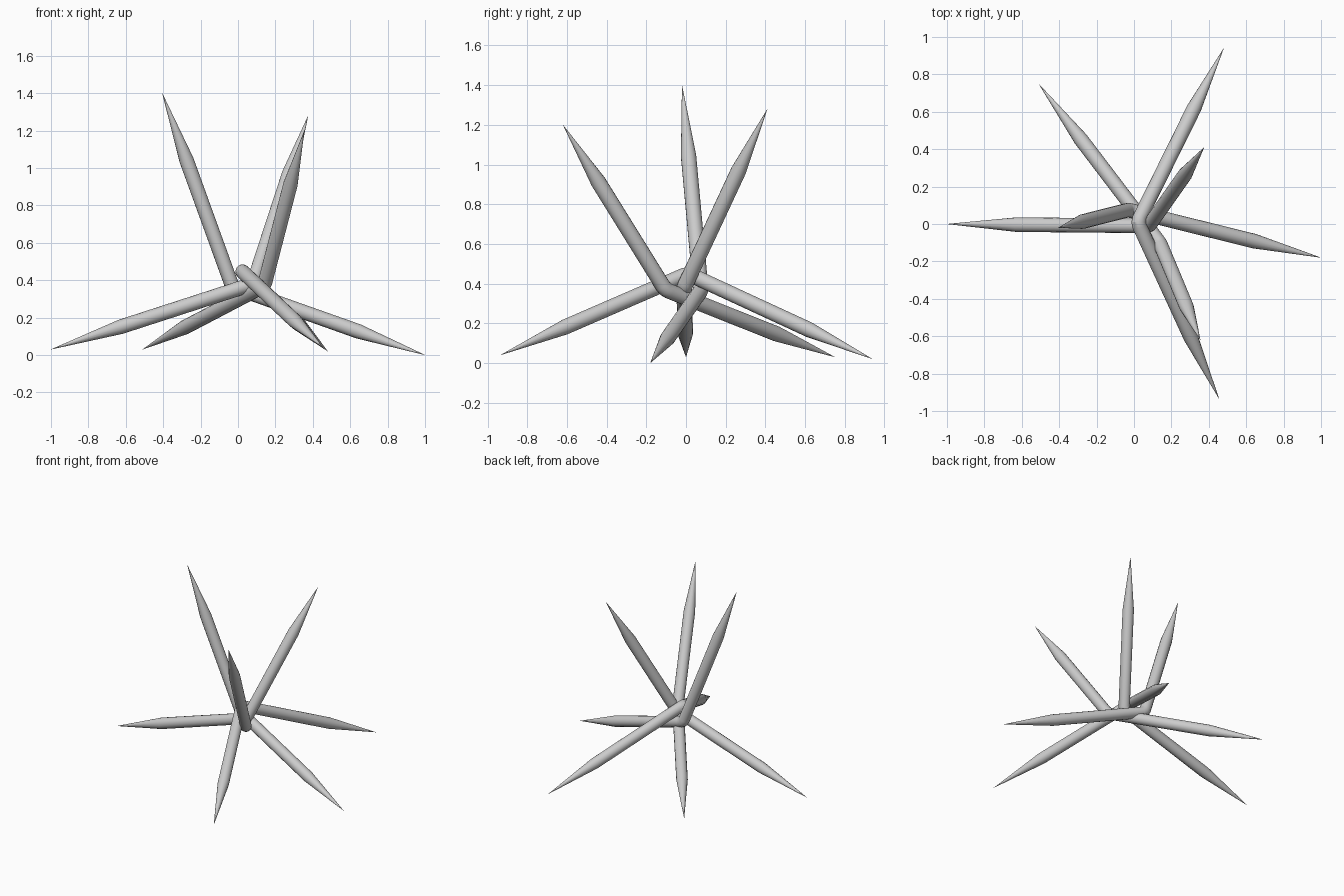
import bpy
from mathutils import Vector

if "Cube" in bpy.data.objects:
    bpy.data.objects.remove(bpy.data.objects["Cube"])

RADIUS = 0.039
SHOULDER = 0.655   # share of each arm that keeps full thickness
ROUND = 0.025      # how far the elbow is rounded off


def bent_spike(name, tip_a, elbow, tip_b):
    a, e, b = Vector(tip_a), Vector(elbow), Vector(tip_b)
    near_a = e + (a - e).normalized() * ROUND
    near_b = e + (b - e).normalized() * ROUND
    mid = (near_a + near_b) / 4 + e / 2
    path = [(a, 0.01), (e.lerp(a, SHOULDER), 1), (near_a, 1), (mid, 1),
            (near_b, 1), (e.lerp(b, SHOULDER), 1), (b, 0.01)]

    curve = bpy.data.curves.new(name, 'CURVE')
    curve.dimensions = '3D'
    curve.bevel_depth = RADIUS
    curve.bevel_resolution = 6
    curve.use_fill_caps = True
    spline = curve.splines.new('POLY')
    spline.points.add(len(path) - 1)
    for point, (co, radius) in zip(spline.points, path):
        point.co = (*co, 1)
        point.radius = radius

    obj = bpy.data.objects.new(name, curve)
    bpy.context.collection.objects.link(obj)
    bpy.ops.object.select_all(action='DESELECT')
    obj.select_set(True)
    bpy.context.view_layer.objects.active = obj
    bpy.ops.object.convert(target='MESH')
    bpy.ops.object.shade_smooth_by_angle()


# Ground rod: both points touch the floor
bent_spike("floor_spike", (0.48, 0.94, 0.02), (0.02, 0.01, 0.45), (0.455, -0.935, 0.04))
# Rods with one point on the floor and one raised
bent_spike("left_spike", (-1.0, 0.0, 0.03), (0.08, -0.01, 0.38), (0.375, 0.41, 1.28))
bent_spike("right_spike", (1.0, -0.18, 0.0), (-0.03, 0.075, 0.365), (-0.405, -0.02, 1.4))
bent_spike("back_spike", (-0.51, 0.75, 0.03), (0.14, -0.105, 0.37), (0.355, -0.62, 1.2))
